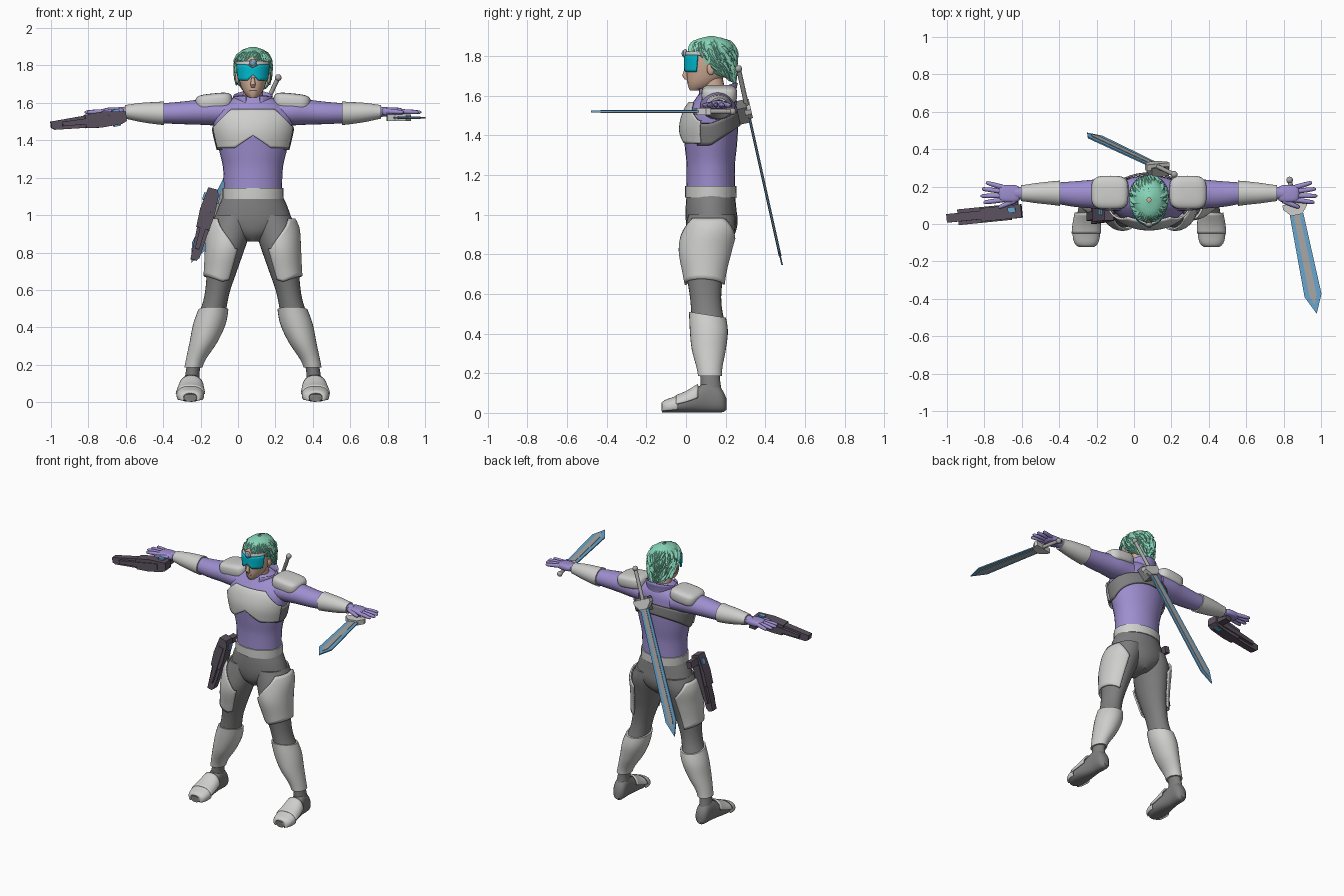
import bpy, bmesh, math, random
from mathutils import Vector, Matrix

if "Cube" in bpy.data.objects:
    bpy.data.objects.remove(bpy.data.objects["Cube"])
random.seed(4)
X0 = 0.08  # body centre line

def mat(name, r, g, b):
    m = bpy.data.materials.new(name)
    m.diffuse_color = (r, g, b, 1)
    m.use_nodes = True
    m.node_tree.nodes["Principled BSDF"].inputs["Base Color"].default_value = m.diffuse_color
    return m
PURPLE = mat("purple suit", .34, .27, .62)
WHITE = mat("white armour", .62, .62, .61)
GREY = mat("dark grey", .21, .21, .21)
HAIR = mat("mint hair", .24, .66, .48)
CYAN = mat("cyan visor", .0, .5, .64)
SKIN = mat("skin", .64, .42, .31)
GUN = mat("gunmetal", .105, .085, .115)
BLUE = mat("blue blade", .14, .38, .62)
STEEL = mat("steel", .40, .39, .38)

def make(name, verts, faces, m, angle=40, solid=0):
    me = bpy.data.meshes.new(name)
    me.from_pydata([tuple(v) for v in verts], [], faces)
    bm = bmesh.new(); bm.from_mesh(me)
    bmesh.ops.recalc_face_normals(bm, faces=bm.faces)
    bm.to_mesh(me); bm.free()
    me.materials.append(m)
    ob = bpy.data.objects.new(name, me)
    bpy.context.collection.objects.link(ob)
    for o in bpy.context.selected_objects: o.select_set(False)
    bpy.context.view_layer.objects.active = ob
    ob.select_set(True)
    bpy.ops.object.shade_smooth_by_angle(angle=math.radians(angle))
    if solid:
        md = ob.modifiers.new("thickness", 'SOLIDIFY'); md.thickness = solid; md.offset = 0
    return ob

def at(rows, h):  # smooth interpolation in a table keyed by its first column
    h = min(max(h, rows[0][0]), rows[-1][0])
    i = max(k for k in range(len(rows) - 1) if rows[k][0] <= h)
    r0, r1, r2, r3 = rows[max(i-1, 0)], rows[i], rows[i+1], rows[min(i+2, len(rows)-1)]
    d = r2[0] - r1[0]; t = (h - r1[0]) / d
    out = []
    for k in range(1, 5):
        a = (r2[k]-r0[k]) / (r2[0]-r0[0]) * d; b = (r3[k]-r1[k]) / (r3[0]-r1[0]) * d
        out.append((2*t**3-3*t*t+1)*r1[k] + (t**3-2*t*t+t)*a + (3*t*t-2*t**3)*r2[k] + (t**3-t*t)*b)
    return out

def sp(v, p): return math.copysign(abs(v)**p, v)

def pt(rows, h, deg, off=0, axis=2, s=1, p=1):
    ca, cb, ra, rb = at(rows, h)
    t = math.radians(deg)
    a = ca + (ra+off)*sp(math.cos(t), p); b = cb + (rb+off)*sp(math.sin(t), p)
    x, y, z = {0: (h, a, b), 1: (a, h, b), 2: (a, b, h)}[axis]
    return Vector((X0 + s*x, y, z))

def skin(name, rows, lo, hi, m, axis=2, ang=(0, 360), off=0, n=28, k=14, s=1, p=1, caps=True):
    """Surface over a section table; lo and hi may be functions of the angle."""
    closed = ang[1] - ang[0] == 360
    cols = n if closed else n + 1
    V, F = [], []
    for j in range(k + 1):
        for i in range(cols):
            d = ang[0] + (ang[1]-ang[0])*i/n
            l = lo(d) if callable(lo) else lo
            u = hi(d) if callable(hi) else hi
            V.append(pt(rows, l + (u-l)*j/k, d, off, axis, s, p))
    for j in range(k):
        for i in range(n):
            q = (i+1) % cols
            F.append((j*cols+i, j*cols+q, (j+1)*cols+q, (j+1)*cols+i))
    if closed and caps:
        F += [tuple(range(cols)), tuple(range(k*cols, (k+1)*cols))]
    return make(name, V, F, m, solid=0 if closed else .01)

def blob(name, c, r, m, e=1.0, tilt=0, n=20):  # superellipsoid
    V, F = [], []
    R = Matrix.Rotation(tilt, 3, 'Y')
    for j in range(n//2 + 1):
        f = math.pi*(j/(n//2) - .5)
        for i in range(n):
            t = 2*math.pi*i/n
            v = Vector((r[0]*sp(math.cos(f), e)*sp(math.cos(t), e),
                        r[1]*sp(math.cos(f), e)*sp(math.sin(t), e), r[2]*sp(math.sin(f), e)))
            V.append(R @ v + Vector(c))
    for j in range(n//2):
        for i in range(n):
            F.append((j*n+i, j*n+(i+1) % n, (j+1)*n+(i+1) % n, (j+1)*n+i))
    ob = make(name, V, F, m, 50)
    bm = bmesh.new(); bm.from_mesh(ob.data)
    bmesh.ops.remove_doubles(bm, verts=bm.verts, dist=1e-5)
    bm.to_mesh(ob.data); bm.free()

def tube(name, pts, radii, m, n=10):
    pts = [Vector(q) for q in pts]
    q = (pts[-1]-pts[0]).to_track_quat('Z', 'Y')
    V = [c + q @ Vector((r*math.cos(6.28319*i/n), r*math.sin(6.28319*i/n), 0))
         for c, r in zip(pts, radii) for i in range(n)]
    F = [(j*n+i, j*n+(i+1) % n, (j+1)*n+(i+1) % n, (j+1)*n+i) for j in range(len(pts)-1) for i in range(n)]
    F += [tuple(range(n)), tuple(range(len(V)-n, len(V)))]
    make(name, V, F, m)

def plate(name, outline, w, frame, m, c=0):  # flat outline extruded along the third axis
    n = len(outline)
    V = [frame @ Vector((a, b, c + d)) for d in (-w/2, w/2) for a, b in outline]
    F = [tuple(range(n)), tuple(range(n, 2*n))] + [(i, (i+1) % n, n+(i+1) % n, n+i) for i in range(n)]
    make(name, V, F, m, 20)

def frame(o, l, third):  # local x along l, local z near third
    l = Vector(l).normalized(); w = Vector(third); w = (w - l*w.dot(l)).normalized()
    return Matrix.Translation(o) @ Matrix((l, w.cross(l), w)).transposed().to_4x4()

# torso, belt, chest plate, back strap
torso = [(1.08, 0, .125, .155, .123), (1.25, 0, .125, .16, .122), (1.35, 0, .125, .182, .132),
         (1.45, 0, .125, .205, .138), (1.53, 0, .135, .212, .125), (1.58, 0, .15, .19, .105),
         (1.615, 0, .155, .13, .085), (1.64, 0, .155, .075, .07)]
skin("torso", torso, 1.08, 1.64, PURPLE, k=28)
skin("belt", torso, 1.086, 1.144, WHITE, off=.008, k=3)
wx = lambda d: abs(.21*math.cos(math.radians(d)))
skin("chest_plate", torso, lambda d: 1.36 + .065*max(0, 1 - wx(d)/.1),
     lambda d: 1.565 - .09*min(1, max(0, wx(d)-.11)/.08), WHITE, ang=(-160, -20), off=.016, n=40)
up = lambda d: max(0, math.sin(math.radians(d)))
skin("back_strap", torso, lambda d: 1.35 + .10*up(d), lambda d: 1.46 + .06*up(d), GREY, ang=(-28, 208), off=.008, n=40, k=6)

# pelvis and neck
skin("pelvis", [(.86, 0, .13, .05, .08), (.9, 0, .13, .13, .115), (.96, 0, .13, .2, .13),
                (1.03, 0, .126, .19, .128), (1.1, 0, .125, .16, .122)], .86, 1.1, GREY)
tube("neck", [(X0, .15, 1.57), (X0, .13, 1.70)], [.058, .052], SKIN, 20)
skin("collar", [(1.57, 0, .15, .10, .09), (1.62, 0, .155, .10, .092), (1.68, 0, .165, .105, .095)], 1.575,
     lambda d: 1.635 + .03*up(d), PURPLE, ang=(-68, 248), n=32, k=6)

leg = [(.08, .33, .13, .042, .055), (.2, .315, .12, .038, .05), (.32, .265, .115, .063, .075),
       (.42, .232, .115, .076, .085), (.53, .203, .103, .066, .078), (.6, .188, .098, .067, .08),
       (.7, .166, .095, .08, .095), (.82, .142, .10, .098, .12), (.93, .12, .122, .112, .126), (1.0, .10, .13, .1, .118)]
arm = [(.12, .16, 1.545, .09, .07), (.22, .16, 1.552, .088, .072), (.3, .16, 1.55, .077, .066),
       (.4, .16, 1.546, .068, .059), (.5, .165, 1.545, .056, .052), (.6, .165, 1.549, .045, .042),
       (.68, .165, 1.552, .034, .028), (.72, .165, 1.553, .034, .024)]
foot = [(-.12, .335, .022, .03, .02), (-.105, .335, .028, .05, .026), (-.06, .335, .036, .062, .034),
        (0, .333, .048, .06, .046), (.06, .33, .066, .052, .064), (.11, .328, .08, .046, .078),
        (.165, .326, .07, .044, .068), (.19, .325, .055, .036, .05), (.203, .325, .045, .018, .03)]
for s, side in ((1, "left"), (-1, "right")):
    # legs and feet
    skin(side+"_leg", leg, .08, 1.0, GREY, s=s, k=40)
    skin(side+"_thigh_armour", leg, lambda d: .645 + .03*abs(math.sin(math.radians(d+100))),
         lambda d: .98 - .16*min(1, max(0, -45-d)/70) - .1*max(0, d-30)/45, WHITE, ang=(-122, 75), off=.012, s=s)
    skin(side+"_shin_armour", leg, .185, lambda d: .495 - .015*math.sin(math.radians(d)), WHITE, off=.011, s=s)
    skin(side+"_foot", foot, -.12, .203, GREY, axis=1, s=s, k=24, p=.85)
    skin(side+"_toe_cap", foot, -.12, -.04, WHITE, axis=1, ang=(-25, 205), off=.006, s=s, k=8, p=.85)
    skin(side+"_instep_plate", foot, -.05, .06, WHITE, axis=1, ang=(5, 175), off=.011, s=s, k=8, p=.85)
    # arms, bracers, shoulder pads
    skin(side+"_arm", arm, .12, .72, PURPLE, axis=0, s=s, k=30)
    skin(side+"_bracer", arm, .475, .685, WHITE, axis=0, off=.009, s=s)
    blob(side+"_shoulder_pad", (X0+s*.208, .168, 1.605), (.1, .09, .046), WHITE, .55, s*.1, 28)
    # hands
    X = lambda x: X0 + s*x
    blob(side+"_palm", (X(.745), .162, 1.553), (.06, .047, .022), PURPLE, .6)
    for i, (x, y, yb) in enumerate([(.872, .222, .196), (.893, .188, .174), (.9, .15, .151), (.885, .115, .129), (.805, .088, .125)]):
        xb = .78 if i < 4 else .715
        b, t = Vector((X(xb), yb, 1.555)), Vector((X(x), y, 1.55))
        tube("%s_%s_%d" % (side, "finger" if i < 4 else "thumb", i+1),
             [b, b.lerp(t, .6), b.lerp(t, .92), t], [.0135, .0125, .010, .004], PURPLE)
    blob(side+"_ear", (X(.083), .125, 1.735), (.012, .02, .032), SKIN)

# head and face
head = [(1.625, 0, .05, .018, .03), (1.64, 0, .068, .036, .055), (1.665, 0, .085, .054, .078), (1.70, 0, .1, .068, .095),
        (1.75, 0, .11, .079, .104), (1.81, 0, .118, .083, .11), (1.85, 0, .125, .075, .1), (1.885, 0, .13, .03, .04)]
skin("head", head, 1.625, 1.885, SKIN, k=24)
tube("nose", [(X0, .0, 1.735), (X0, -.006, 1.70), (X0, .004, 1.682)], [.008, .014, .010], SKIN)
blob("mouth", (X0, .012, 1.667), (.02, .006, .005), SKIN)
hx = lambda d: abs(.085*math.cos(math.radians(d)))
skin("visor", head, lambda d: 1.72 + .03*max(0, 1-hx(d)/.03), lambda d: 1.805 - .018*max(0, 1-hx(d)/.03),
     CYAN, ang=(-152, -28), off=.012, n=40, k=6)
skin("visor_band", head, lambda d: 1.803, lambda d: 1.822, WHITE, ang=(-170, -10), off=.008, k=3)
blob("brow_gem_mount", (X0, -.004, 1.812), (.02, .012, .024), STEEL)
blob("brow_gem", (X0, -.012, 1.812), (.013, .01, .016), BLUE)

# hair: a cap with many swept tufts
hair = [(1.65, 0, .19, .055, .05), (1.70, 0, .165, .083, .083), (1.76, 0, .145, .094, .106), (1.82, 0, .135, .094, .117),
        (1.86, 0, .13, .08, .103), (1.885, 0, .13, .055, .073), (1.9, 0, .13, .01, .012)]
def hairline(d):
    v = math.sin(math.radians(d))
    return 1.835 if v < -.7 else 1.835 - .125*(v+.7)/.55 if v < -.15 else 1.71 - .05*max(0, v)
skin("hair_cap", hair, hairline, 1.9, HAIR, n=40, caps=False)
V, F = [], []
for i in range(190):
    d = random.uniform(0, 360)
    h = random.uniform(hairline(d)+.02, 1.893)
    drop = random.uniform(.04, .075)
    turn = random.uniform(-8, 8) + (12 if math.cos(math.radians(d)) > 0 else -12)
    b = len(V)
    for q, o, w in ((0, -.004, .007), (.35, .005, .014), (.75, .007, .010)):
        z = max(h - drop*q, hairline(d) - .012*q)
        g = math.degrees(w / max(at(hair, z)[2], .02))
        c = d + turn*q
        V += [pt(hair, z, c-g, o-.006), pt(hair, z, c, o+.004), pt(hair, z, c+g, o-.006)]
    V.append(pt(hair, max(h-drop, hairline(d)-.015), d+turn, .012))
    for j in (b, b+3):
        F += [(j, j+1, j+4, j+3), (j+1, j+2, j+5, j+4), (j+2, j, j+3, j+5)]
    F += [(b+6, b+7, b+9), (b+7, b+8, b+9), (b+8, b+6, b+9)]
make("hair_tufts", V, F, HAIR, 30)

# swords: grip, pommel, guard, blue blade with a steel centre
def sword(name, pommel, tip, third, hilt, hw):
    p, t = Vector(pommel), Vector(tip)
    f = frame(p, t-p, third); L = (t-p).length
    tube(name+"_grip", [p, f @ Vector((hilt, 0, 0))], [.012, .012], STEEL)
    blob(name+"_pommel", p, (.018, .018, .018), STEEL)
    plate(name+"_guard", [(hilt-.015, -.065), (hilt+.01, -.065), (hilt+.05, -.03), (hilt+.05, .03),
                          (hilt+.01, .065), (hilt-.015, .065)], .034, f, WHITE)
    plate(name+"_blade", [(hilt, -hw*.85), (L-.1, -hw*1.1), (L, 0), (L-.1, hw*1.1), (hilt, hw*.85)], .008, f, BLUE)
    plate(name+"_blade_core", [(hilt, -hw*.38), (L-.1, -hw*.45), (L-.05, 0), (L-.1, hw*.45), (hilt, hw*.38)], .014, f, STEEL)
sword("back_sword", (.215, .265, 1.735), (-.25, .485, .745), (0, .995, .22), .22, .038)
sword("hand_sword", (.832, .235, 1.52), (.977, -.48, 1.52), (0, 0, 1), .14, .042)
plate("back_scabbard_mount", [(-.04, -.05), (.05, -.04), (.05, .04), (-.04, .05)], .05,
      frame((.125, .285, 1.52), (-.42, .2, -.88), (0, .98, .22)), GREY)

# pistols: stepped body, tapered barrel, rear grip, blue cell
def pistol(name, a, b, third):
    a, b = Vector(a), Vector(b)
    f = frame(a, b-a, third); L = (b-a).length
    plate(name+"_body", [(0, -.022), (.03, -.036), (.14, -.042), (.22, -.036), (.22, .036), (.12, .042), (0, .03)], .072, f, GUN)
    plate(name+"_barrel", [(.18, -.036), (L-.02, -.026), (L, -.014), (L, .02), (.18, .034)], .046, f, GUN)
    plate(name+"_rib", [(.06, -.02), (L-.06, -.012), (L-.06, .012), (.06, .02)], .084, f, GUN)
    plate(name+"_grip", [(.015, -.018), (.06, -.018), (.06, .018), (.015, .018)], .085, f, GUN, .07)
    plate(name+"_cell", [(.03, -.043), (.07, -.046), (.07, .046), (.03, .043)], .03, f, BLUE, .01)
pistol("hand_pistol", (-.60, .07, 1.525), (-1.0, .03, 1.48), (0, 1, 0))
pistol("hip_pistol", (-.13, .055, 1.14), (-.235, .04, .76), (0, 1, 0))
